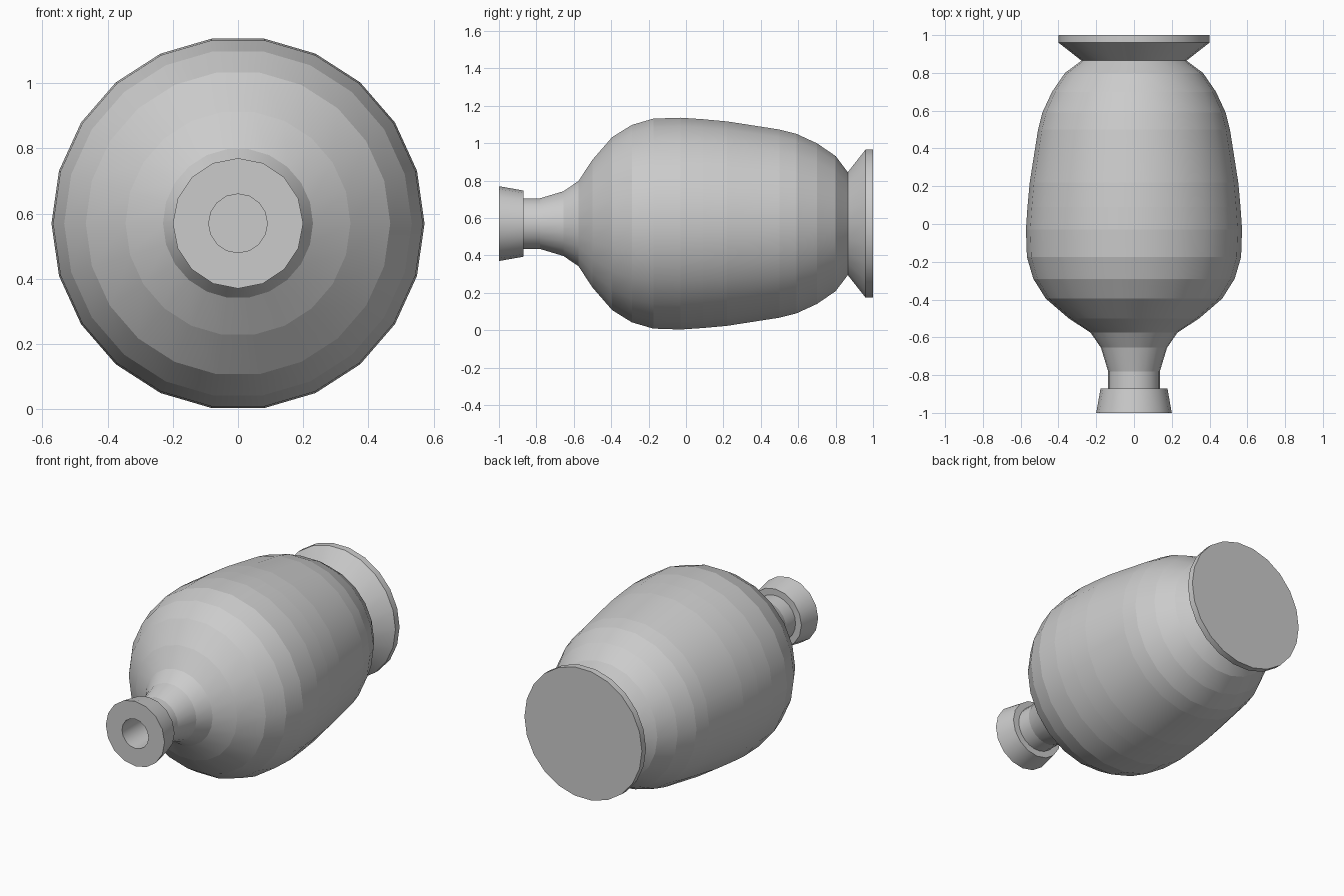
import bpy, bmesh
from math import cos, sin, pi

if "Cube" in bpy.data.objects:
    bpy.data.objects.remove(bpy.data.objects["Cube"])

AXIS_Z = 0.57


def lathe(name, profile, sides, cap_start=True, cap_end=True):
    """Revolve (y, radius) points round the horizontal y axis."""
    bm = bmesh.new()
    rings = [[bm.verts.new((r * cos(2 * pi * i / sides), y,
                            AXIS_Z + r * sin(2 * pi * i / sides)))
              for i in range(sides)] for y, r in profile]
    for a, b in zip(rings, rings[1:]):
        for i in range(sides):
            j = (i + 1) % sides
            bm.faces.new((a[i], b[i], b[j], a[j])).smooth = True
    if cap_start:
        bm.faces.new(rings[0])
    if cap_end:
        bm.faces.new(rings[-1][::-1])
    # Rings stay crisp while shading runs smoothly round the axis
    for e in bm.edges:
        if abs(e.verts[0].co.y - e.verts[1].co.y) < 1e-5:
            e.smooth = False
    mesh = bpy.data.meshes.new(name)
    bm.to_mesh(mesh)
    bm.free()
    obj = bpy.data.objects.new(name, mesh)
    bpy.context.collection.objects.link(obj)
    return obj


# Swelling body with its tapering shoulder and neck
lathe("body", [(-0.87, 0.137), (-0.78, 0.137), (-0.655, 0.175), (-0.575, 0.23),
               (-0.50, 0.345), (-0.395, 0.467), (-0.29, 0.533), (-0.175, 0.567),
               (-0.03, 0.572), (0.09, 0.564), (0.22, 0.552), (0.50, 0.508),
               (0.59, 0.485), (0.70, 0.434), (0.80, 0.365), (0.865, 0.278)],
      22, cap_start=False, cap_end=False)

# Flared foot disc
lathe("foot", [(0.865, 0.278), (0.96, 0.4), (1.0, 0.4)], 22, cap_start=False)

# Flared mouth with its bore running down the neck
lathe("mouth", [(-0.50, 0.09), (-1.0, 0.09), (-1.0, 0.2),
                (-0.87, 0.177), (-0.87, 0.13)][::-1][::-1],
      16, cap_start=True, cap_end=False)

# Make every face point outwards
for obj in bpy.context.collection.objects:
    bm = bmesh.new()
    bm.from_mesh(obj.data)
    bmesh.ops.recalc_face_normals(bm, faces=bm.faces)
    bm.to_mesh(obj.data)
    bm.free()
